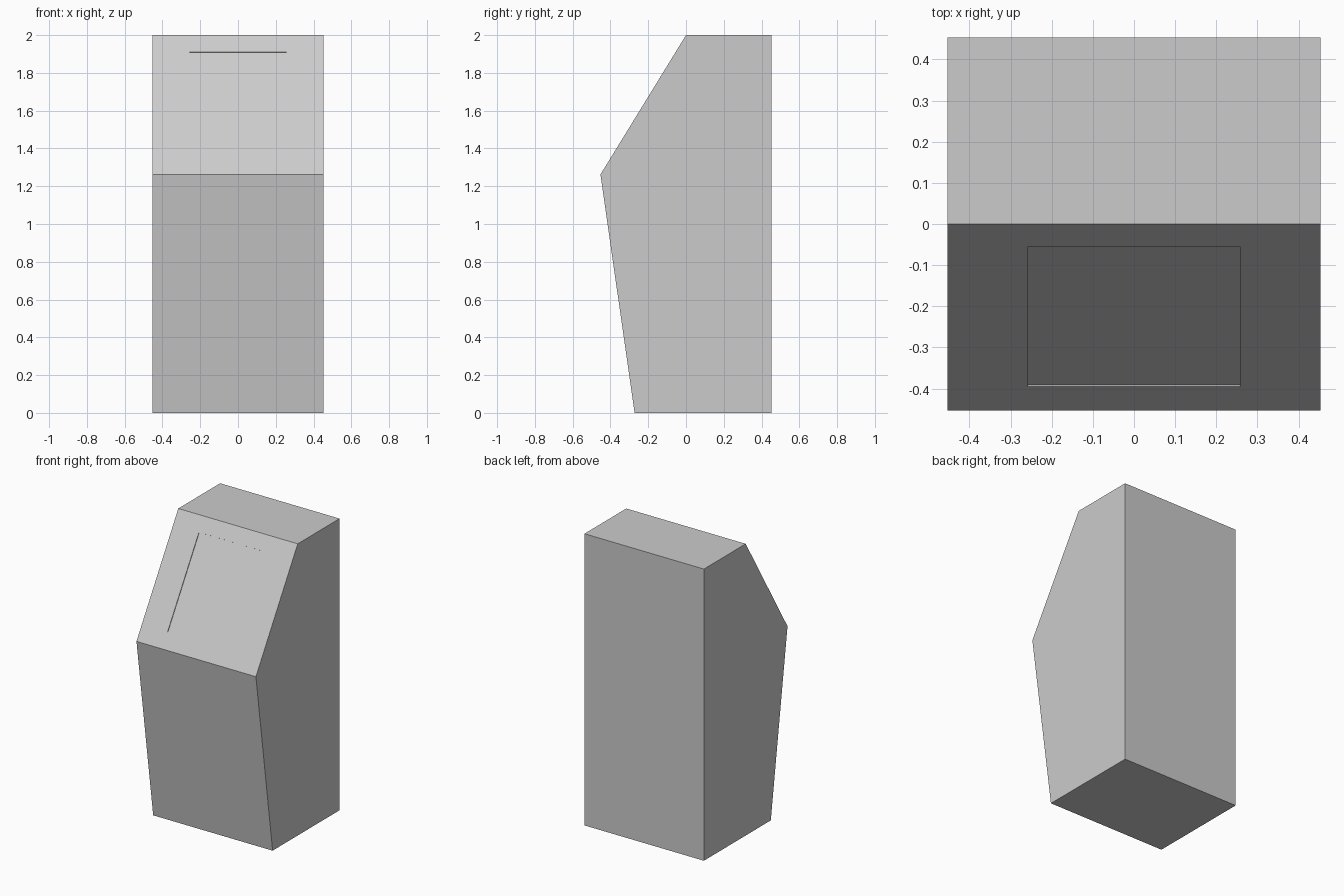
import bpy, bmesh
from mathutils import Vector

if "Cube" in bpy.data.objects:
    bpy.data.objects.remove(bpy.data.objects["Cube"])

HALF_W = 0.453
PROFILE = [(-0.272, 0), (0.453, 0), (0.453, 2), (0, 2), (-0.453, 1.262)]  # y, z
SCREEN_HALF_W, SCREEN_TOP_Y, SCREEN_LOW_Y, SCREEN_DEPTH = 0.258, -0.055, -0.395, 0.005

# Cabinet: side profile extruded across the width
bm = bmesh.new()
side = bm.faces.new([bm.verts.new((-HALF_W, y, z)) for y, z in PROFILE])
ext = bmesh.ops.extrude_face_region(bm, geom=[side])
bmesh.ops.translate(bm, vec=(2 * HALF_W, 0, 0),
                    verts=[g for g in ext["geom"] if isinstance(g, bmesh.types.BMVert)])
bmesh.ops.recalc_face_normals(bm, faces=bm.faces)
bm.normal_update()

# Screen: shallow recess in the sloping front panel
panel = next(f for f in bm.faces if f.normal.y < -0.1 and f.normal.z > 0.1)
normal = panel.normal.copy()
slope = (2 - 1.262) / 0.453
bmesh.ops.inset_individual(bm, faces=[panel], thickness=0.1)
mid_y = panel.calc_center_median().y
for v in panel.verts:
    y = SCREEN_TOP_Y if v.co.y > mid_y else SCREEN_LOW_Y
    v.co = Vector((SCREEN_HALF_W if v.co.x > 0 else -SCREEN_HALF_W, y, 2 + slope * y))
ext = bmesh.ops.extrude_face_region(bm, geom=[panel])
bmesh.ops.translate(bm, vec=-normal * SCREEN_DEPTH,
                    verts=[g for g in ext["geom"] if isinstance(g, bmesh.types.BMVert)])
if panel.is_valid:
    bmesh.ops.delete(bm, geom=[panel], context="FACES_ONLY")
bmesh.ops.recalc_face_normals(bm, faces=bm.faces)

mesh = bpy.data.meshes.new("kiosk_cabinet")
bm.to_mesh(mesh)
bm.free()
bpy.context.collection.objects.link(bpy.data.objects.new("kiosk_cabinet", mesh))
